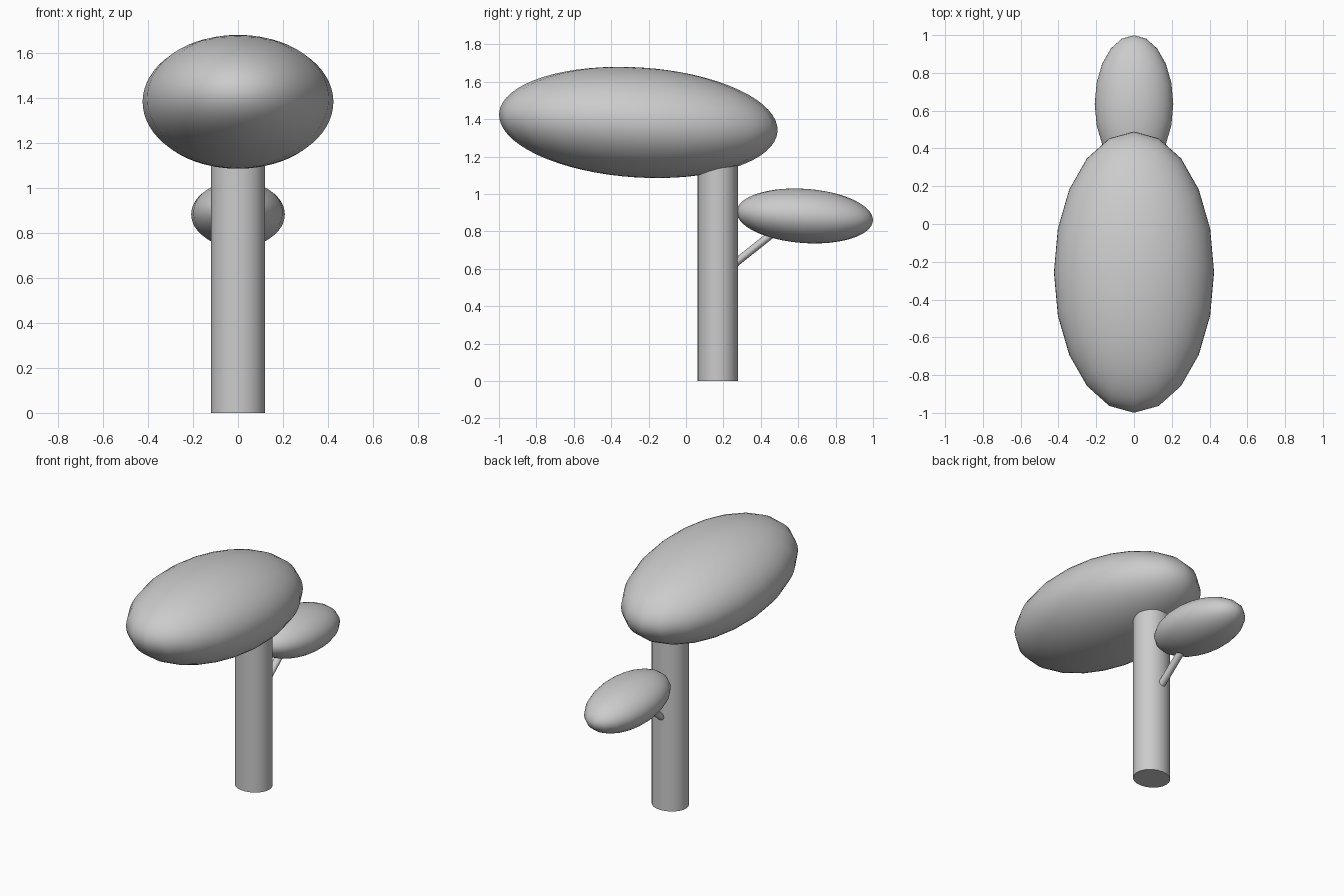
import bpy, math
from mathutils import Vector

if "Cube" in bpy.data.objects:
    bpy.data.objects.remove(bpy.data.objects["Cube"])


def finish(ob, name):
    ob.name = name
    bpy.ops.object.shade_smooth_by_angle(angle=math.radians(40))
    return ob


def canopy(name, center, radii, tilt):
    # Tilted ellipsoid, 20 sides around the vertical axis
    bpy.ops.mesh.primitive_uv_sphere_add(segments=20, ring_count=32, radius=1,
                                         location=center,
                                         rotation=(math.radians(tilt), 0, 0))
    ob = bpy.context.object
    ob.scale = radii
    return finish(ob, name)


def rod(name, start, end, rx, ry, sides):
    # Slightly oval cylinder between two points in the x = 0 plane
    a, b = Vector(start), Vector(end)
    d = b - a
    bpy.ops.mesh.primitive_cylinder_add(vertices=sides, radius=1, depth=1,
                                        location=(a + b) / 2,
                                        rotation=(-math.atan2(d.y, d.z), 0, 0))
    ob = bpy.context.object
    ob.scale = (rx, ry, d.length)
    return finish(ob, name)


# Trunk, ending inside the main canopy
rod("trunk", (0, 0.17, 0), (0, 0.17, 1.28), 0.12, 0.109, 24)

# Side branch from trunk to the small canopy
rod("branch", (0, 0.19, 0.572), (0, 0.58, 0.882), 0.025, 0.021, 16)

# Leaf masses
canopy("main_canopy", (0, -0.255, 1.3825), (0.424, 0.746, 0.294), -3.7)
canopy("small_canopy", (0, 0.635, 0.8825), (0.208, 0.365, 0.145), -4.0)
